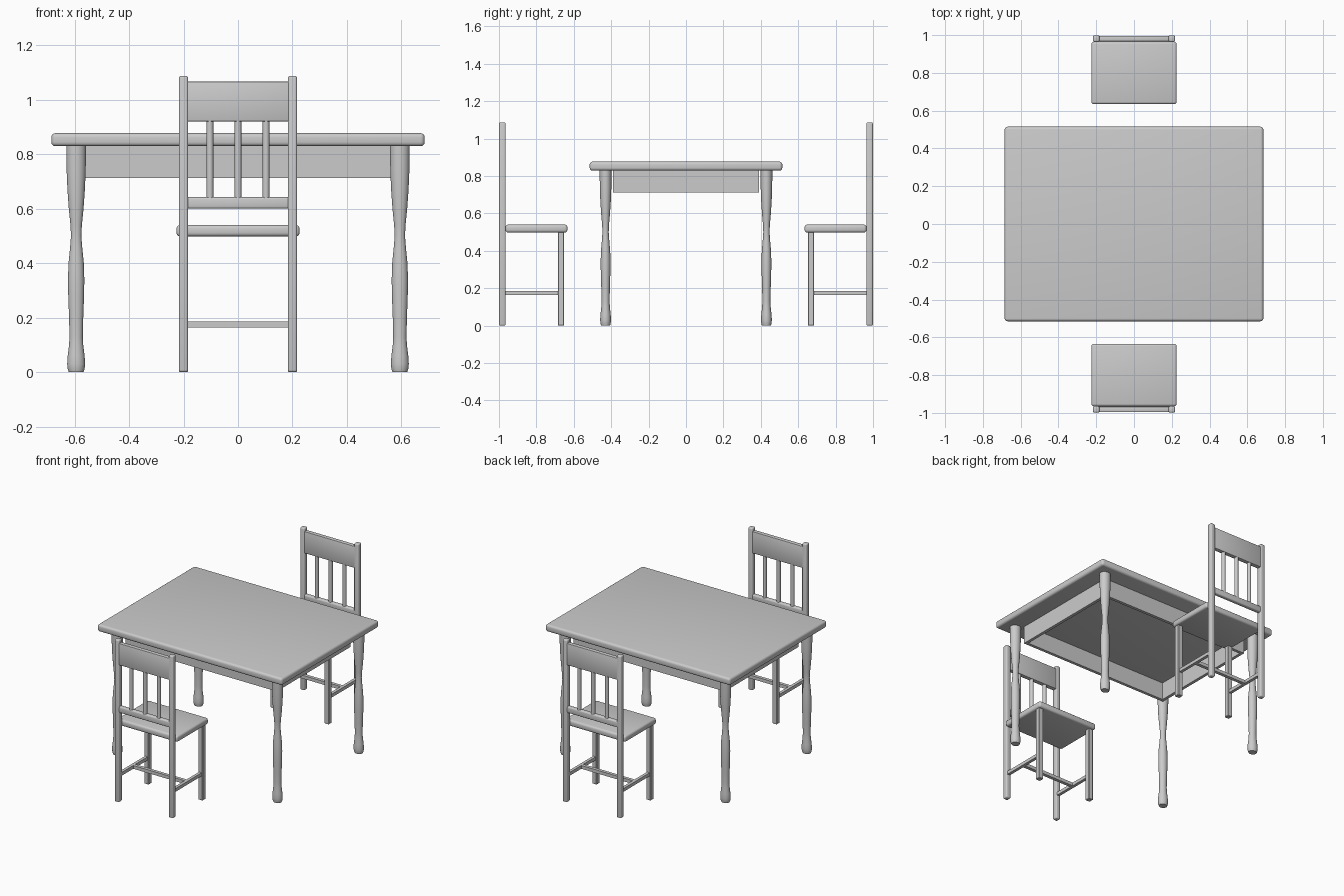
import bpy, bmesh, math
from mathutils import Matrix

if "Cube" in bpy.data.objects:
    bpy.data.objects.remove(bpy.data.objects["Cube"])


def finish(name, bm):
    mesh = bpy.data.meshes.new(name)
    bm.to_mesh(mesh)
    bm.free()
    ob = bpy.data.objects.new(name, mesh)
    bpy.context.collection.objects.link(ob)
    bpy.ops.object.select_all(action='DESELECT')
    ob.select_set(True)
    bpy.context.view_layer.objects.active = ob
    bpy.ops.object.shade_smooth_by_angle(angle=math.radians(35))
    return ob


def box(name, x, y, z, bevel=0.0, segments=3):
    """Box from (min, max) pairs, optionally with rounded edges."""
    bm = bmesh.new()
    size = [b - a for a, b in (x, y, z)]
    mid = [(a + b) / 2 for a, b in (x, y, z)]
    bmesh.ops.create_cube(bm, size=1, matrix=Matrix.Translation(mid) @ Matrix.Diagonal((*size, 1)))
    if bevel:
        bmesh.ops.bevel(bm, geom=bm.edges[:], offset=bevel, segments=segments,
                        profile=0.5, affect='EDGES')
    return finish(name, bm)


def turned(name, profile, x, y, sy=1.0, sides=24):
    """Capped lathe shape from (radius, z) points."""
    bm = bmesh.new()
    rings = []
    for r, z in profile:
        rings.append([bm.verts.new((x + r * math.cos(2 * math.pi * i / sides),
                                    y + sy * r * math.sin(2 * math.pi * i / sides), z))
                      for i in range(sides)])
    for a, b in zip(rings, rings[1:]):
        for i in range(sides):
            j = (i + 1) % sides
            bm.faces.new((a[i], a[j], b[j], b[i]))
    bm.faces.new(rings[0][::-1])
    bm.faces.new(rings[-1])
    return finish(name, bm)


# Table top
box("table_top", (-0.685, 0.685), (-0.515, 0.515), (0.829, 0.877), 0.015, 4)

# Apron frame under the top
AX, AY, T = 0.56, 0.39, 0.02
for s, side in ((-1, "front"), (1, "back")):
    box(f"apron_{side}", (-AX, AX), sorted((s * AY, s * (AY - T))), (0.712, 0.83))
for s, side in ((-1, "left"), (1, "right")):
    box(f"apron_{side}", sorted((s * AX, s * (AX - T))), (-AY + T, AY - T), (0.712, 0.83))

# Turned table legs
LEG = [(0.027, 0), (0.031, 0.012), (0.033, 0.03), (0.031, 0.06), (0.026, 0.1), (0.0245, 0.13),
       (0.026, 0.2), (0.029, 0.28), (0.030, 0.34), (0.028, 0.40), (0.022, 0.46), (0.019, 0.50),
       (0.021, 0.54), (0.027, 0.60), (0.032, 0.67), (0.035, 0.74), (0.036, 0.83)]
for sx in (-1, 1):
    for sy in (-1, 1):
        turned("table_leg", LEG, sx * 0.594, sy * 0.43, 0.88)


def chair(s):
    """Chair on the side s = -1 (front) or 1 (back); d is distance from the centre."""
    def part(name, x, d, z, bevel=0.0, segments=3):
        return box(name, x, sorted((s * d[0], s * d[1])), z, bevel, segments)

    part("seat", (-0.226, 0.226), (0.634, 0.965), (0.498, 0.54), 0.013)
    for m in (-1, 1):
        px = sorted((m * 0.183, m * 0.217))
        part("back_post", px, (0.964, 0.999), (0, 1.087), 0.008)
        part("front_leg", px, (0.651, 0.685), (0, 0.5), 0.003, 1)
        part("side_stretcher", sorted((m * 0.19, m * 0.21)), (0.68, 0.968), (0.164, 0.186))
    # H-shaped stretcher crossbar
    part("cross_stretcher", (-0.195, 0.195), (0.815, 0.837), (0.164, 0.186))
    # Back rails and spindles
    part("crest_rail", (-0.19, 0.19), (0.967, 0.996), (0.92, 1.066), 0.004, 2)
    part("lower_rail", (-0.19, 0.19), (0.967, 0.996), (0.60, 0.642), 0.008)
    for x in (-0.103, 0, 0.103):
        turned("back_spindle", [(0.0125, 0.63), (0.0125, 0.93)], x, s * 0.982, 1, 16)


for s in (-1, 1):
    chair(s)
